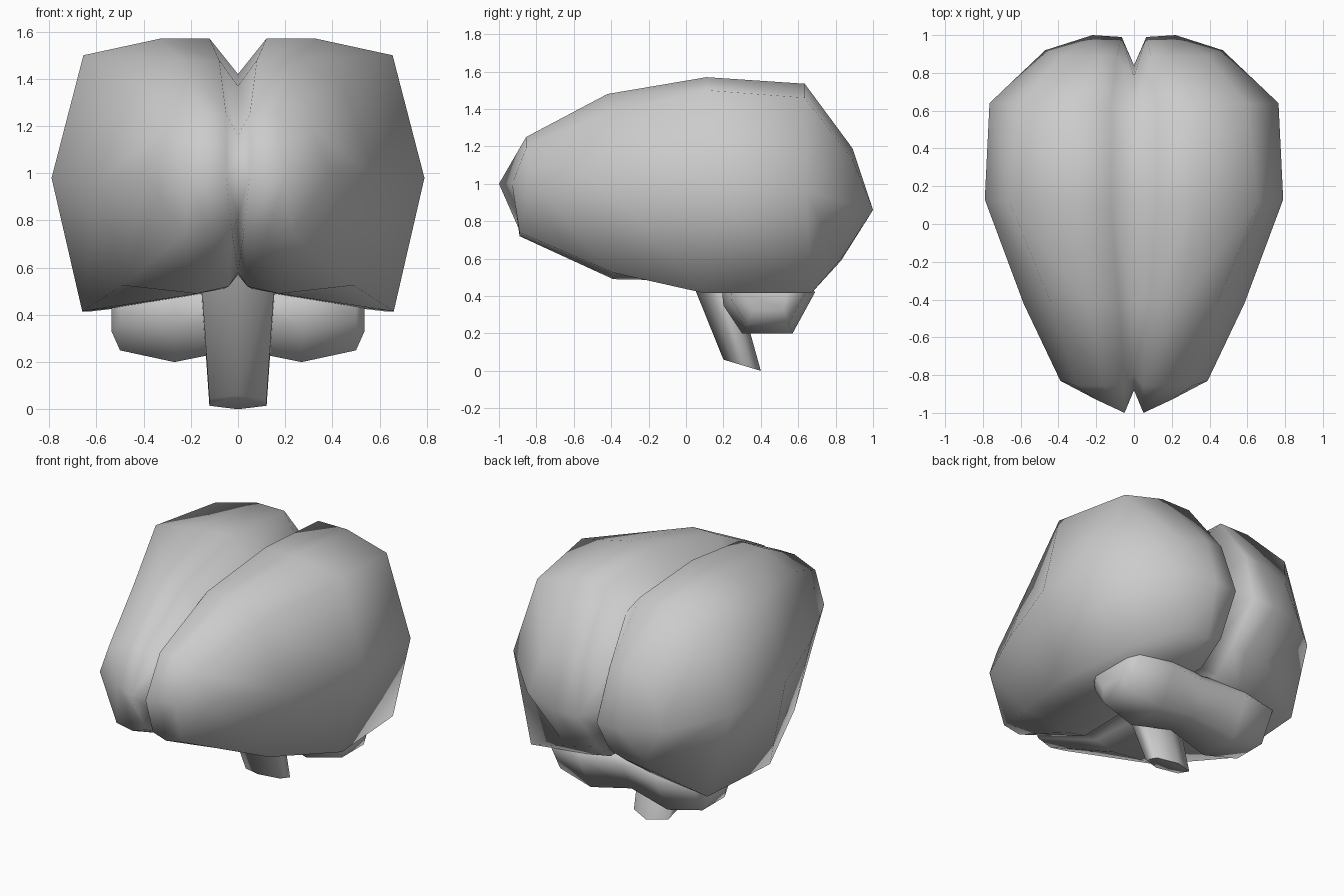
import bpy, bmesh, math

if "Cube" in bpy.data.objects:
    bpy.data.objects.remove(bpy.data.objects["Cube"])


def make_object(name, build, mirror=True):
    bm = bmesh.new()
    build(bm)
    if mirror:
        copy = bmesh.ops.duplicate(bm, geom=bm.verts[:] + bm.edges[:] + bm.faces[:])["geom"]
        for v in copy:
            if isinstance(v, bmesh.types.BMVert):
                v.co.x = -v.co.x
        bmesh.ops.reverse_faces(bm, faces=[f for f in copy if isinstance(f, bmesh.types.BMFace)])
        bmesh.ops.remove_doubles(bm, verts=bm.verts, dist=0.001)
    bmesh.ops.recalc_face_normals(bm, faces=bm.faces)
    mesh = bpy.data.meshes.new(name)
    bm.to_mesh(mesh)
    bm.free()
    for p in mesh.polygons:
        p.use_smooth = True
    obj = bpy.data.objects.new(name, mesh)
    bpy.context.collection.objects.link(obj)
    return obj


def loft(bm, sections, closed):
    rings = [[bm.verts.new(p) for p in s] for s in sections]
    n = len(rings[0])
    for a, b in zip(rings, rings[1:]):
        for i in range(n if closed else n - 1):
            j = (i + 1) % n
            bm.faces.new((a[i], a[j], b[j], b[i]))
    return rings


# Cerebrum: half cross-sections along y, pointed ends, groove on the midline
def cerebrum(bm):
    # y at top, side, bottom, groove; groove half width; x of outer top, side, outer bottom;
    # z of top, outer top, side, outer bottom, bottom; groove depth
    stations = [
        (-0.855, -0.83, -0.89, -0.80, 0.05, 0.31, 0.39, 0.23, 1.25, 1.19, 1.00, 0.74, 0.72, 0.09),
        (-0.42, -0.42, -0.39, -0.42, 0.08, 0.44, 0.585, 0.49, 1.48, 1.38, 0.98, 0.525, 0.49, 0.11),
        (0.11, 0.13, 0.10, 0.11, 0.12, 0.655, 0.79, 0.66, 1.57, 1.50, 0.98, 0.415, 0.48, 0.15),
        (0.635, 0.64, 0.67, 0.60, 0.12, 0.60, 0.765, 0.62, 1.535, 1.46, 0.96, 0.415, 0.46, 0.14),
        (0.89, 0.92, 0.83, 0.78, 0.09, 0.39, 0.47, 0.30, 1.19, 1.13, 0.88, 0.60, 0.59, 0.10),
    ]
    sections = []
    for yt, ys, yb, yg, g, xt, w, xb, top, otop, side, obot, bot, d in stations:
        sections.append([(0, yg, top - d), (g, yt, top), (0.42 * w, yt, top), (xt, yt, otop),
                         (w, ys, side), (xb, yb, obot), (0.3 * w, yb, bot),
                         (0.5 * g, yb, bot + 0.03), (0, yg, bot + 0.09)])
    rings = loft(bm, sections, False)
    for ring, x1, y1, x2, y2, z, gy in ((rings[0], 0.05, -1.0, 0.20, -0.93, 1.0, -0.88),
                                        (rings[-1], 0.065, 0.99, 0.22, 1.0, 0.86, 0.84)):
        # inner and outer end points plus the groove point
        a, b, c = (bm.verts.new(p) for p in ((x1, y1, z), (x2, y2, z), (0, gy, z)))
        bm.faces.new((c, ring[0], a))
        bm.faces.new((ring[0], ring[1], a))
        bm.faces.new((a, ring[1], ring[2], b))
        for i in range(2, 6):
            bm.faces.new((b, ring[i], ring[i + 1]))
        bm.faces.new((b, ring[6], ring[7], a))
        bm.faces.new((a, ring[7], ring[8]))
        bm.faces.new((a, ring[8], c))


make_object("cerebrum", cerebrum)


# Cerebellum: two lobes meeting in a shallow cleft
def cerebellum(bm):
    profile = [(0.18, 0.56), (0.20, 0.35), (0.30, 0.20), (0.57, 0.20), (0.69, 0.42), (0.64, 0.50)]
    sections = []
    for x, s, cz in ((0, 0.80, 0.43), (0.27, 1.0, 0.42), (0.50, 0.82, 0.43), (0.535, 0.6, 0.46)):
        sections.append([(x, 0.45 + (y - 0.45) * s, cz + (z - 0.42) * s) for y, z in profile])
    rings = loft(bm, sections, True)
    bm.faces.new(rings[-1])


make_object("cerebellum", cerebellum)


# Brain stem: tapered six-sided stalk leaning forward at the top
def brain_stem(bm):
    sections = []
    for cy, rx, ry, cz in ((0.30, 0.14, 0.10, 0.03), (0.105, 0.185, 0.14, 0.60)):
        ring = []
        for k in range(6):
            a = math.pi / 2 + k * math.pi / 3
            y = ry * math.sin(a)
            ring.append((rx * math.cos(a), cy + y, cz - 0.3 * y))
        sections.append(ring)
    rings = loft(bm, sections, True)
    for r in rings:
        bm.faces.new(r)


stem = make_object("brain_stem", brain_stem, mirror=False)
with bpy.context.temp_override(object=stem, active_object=stem,
                               selected_objects=[stem], selected_editable_objects=[stem]):
    bpy.ops.object.shade_smooth_by_angle(angle=math.radians(75))
